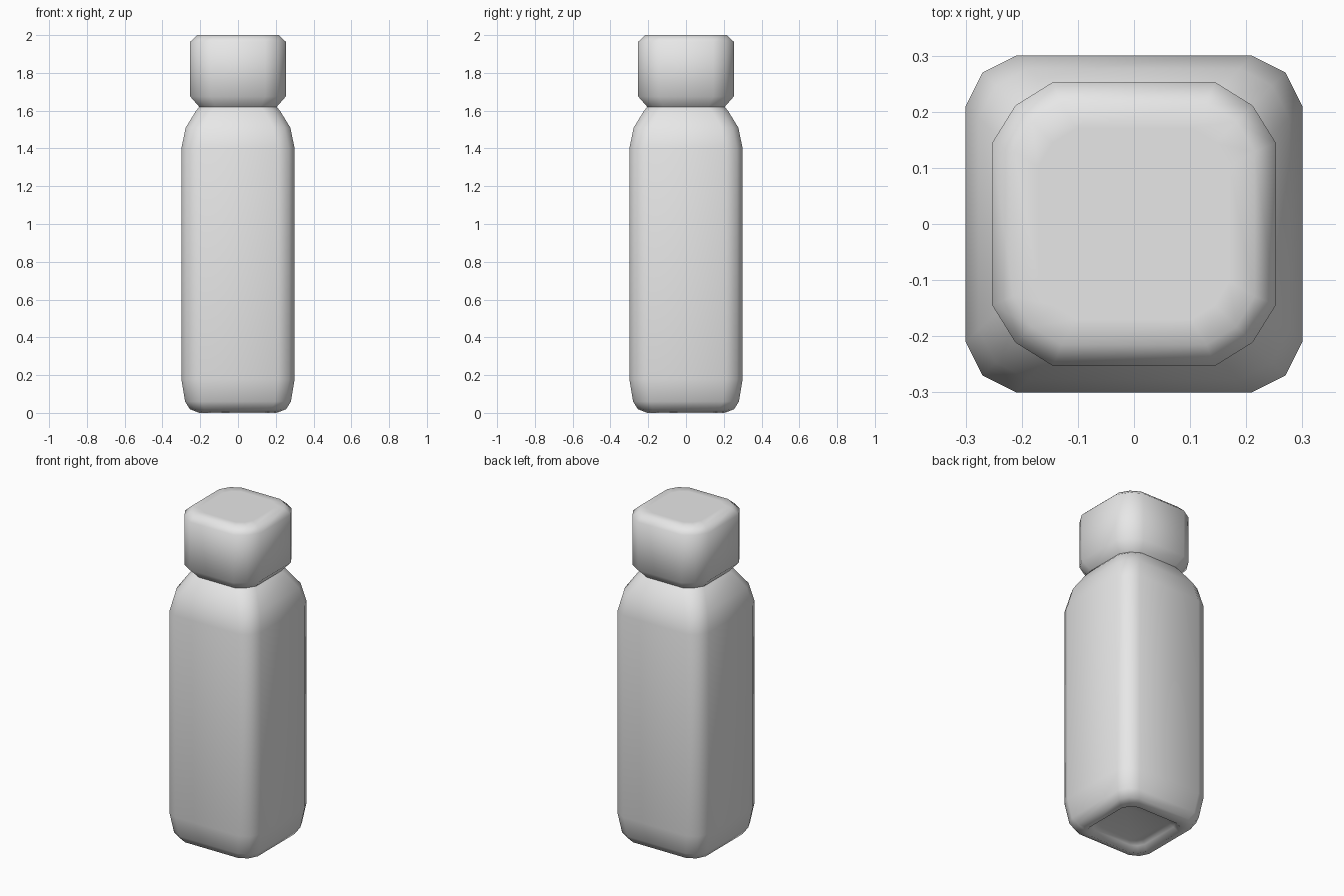
import bpy, bmesh

if "Cube" in bpy.data.objects:
    bpy.data.objects.remove(bpy.data.objects["Cube"])

grey = bpy.data.materials.new("light_grey")
grey.diffuse_color = (0.8, 0.8, 0.8, 1)
grey.use_nodes = True
grey.node_tree.nodes["Principled BSDF"].inputs["Base Color"].default_value = grey.diffuse_color


def ring_points(w, z, flat):
    """Square of half width w with softened corners, three points each."""
    a, c = w * flat, w * (0.5 * flat + 0.55)
    c = min(c, w * 0.91)
    pts = []
    corner = [(w, a), (c, c), (a, w)]
    for _ in range(4):
        pts += [(x, y, z) for x, y in corner]
        corner = [(-y, x) for x, y in corner]
    return pts


def loft(name, profile, close_start, close_end):
    """Skin rounded-square rings given as (half width, height, flat share)."""
    bm = bmesh.new()
    rings = [[bm.verts.new(p) for p in ring_points(w, z, f)] for w, z, f in profile]
    for lo, hi in zip(rings, rings[1:]):
        for i in range(12):
            j = (i + 1) % 12
            bm.faces.new((lo[i], lo[j], hi[j], hi[i]))
    if close_start:
        bm.faces.new(rings[0][::-1])
    if close_end:
        bm.faces.new(rings[-1])
    for f in bm.faces:
        f.smooth = True
    mesh = bpy.data.meshes.new(name)
    bm.to_mesh(mesh)
    bm.free()
    mesh.materials.append(grey)
    ob = bpy.data.objects.new(name, mesh)
    bpy.context.collection.objects.link(ob)
    return ob


# Bottle body, starting from the recessed underside and ending at the neck
loft("bottle_body", [
    (0.15, 0.04, 0.68), (0.18, 0.03, 0.68), (0.205, 0.0, 0.68), (0.255, 0.02, 0.69),
    (0.28, 0.06, 0.7), (0.30, 0.18, 0.7), (0.30, 1.40, 0.7),
    (0.277, 1.51, 0.68), (0.222, 1.60, 0.62), (0.205, 1.62, 0.58)], True, False)

# Cap flaring out of the neck
loft("bottle_cap", [
    (0.205, 1.62, 0.58), (0.253, 1.675, 0.57), (0.253, 1.965, 0.57),
    (0.215, 2.0, 0.6), (0.17, 2.0, 0.6)], False, True)
